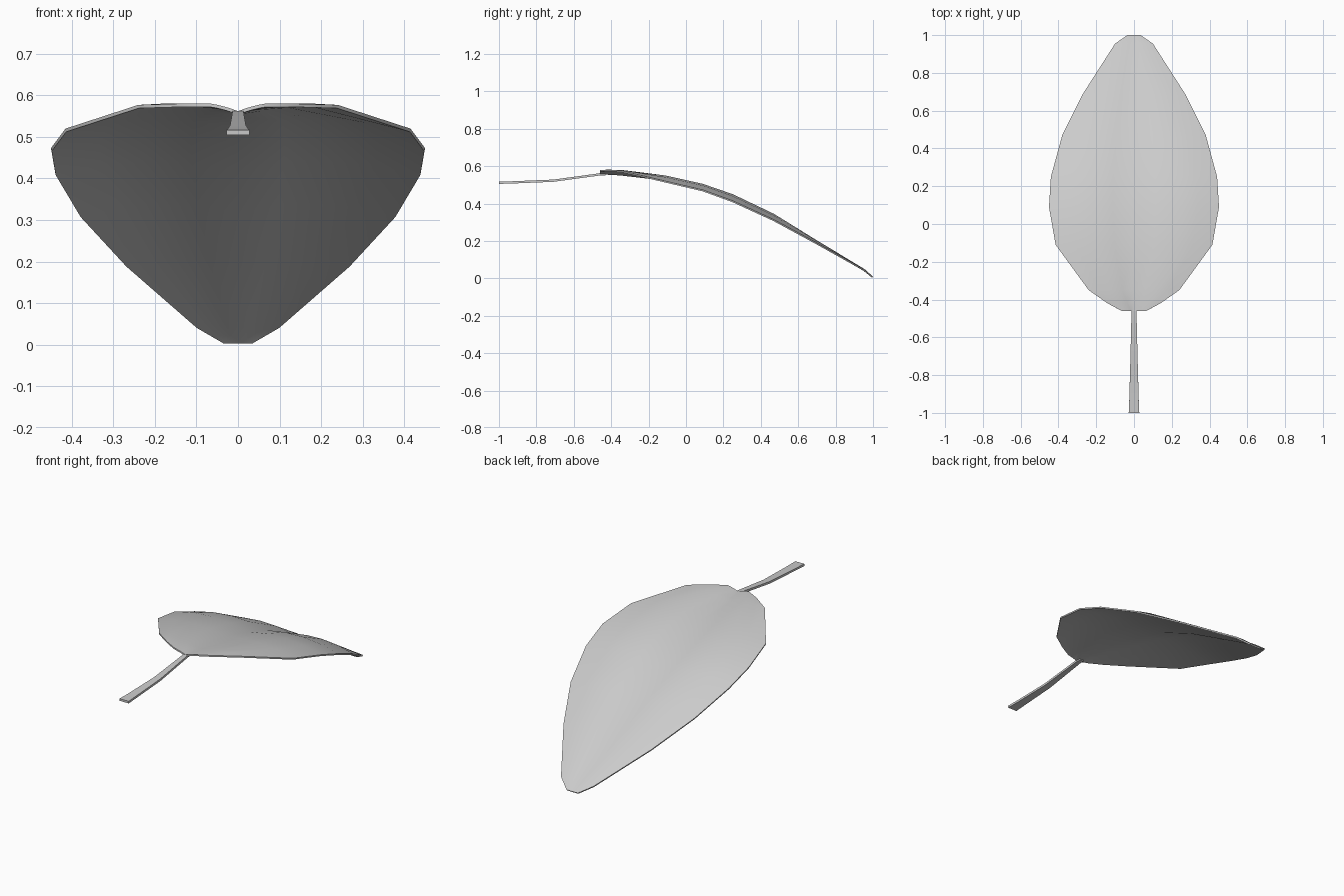
import bpy, bmesh

if "Cube" in bpy.data.objects:
    bpy.data.objects.remove(bpy.data.objects["Cube"])


def strip_object(name, rows, thickness):
    """Loft equal-length rows of points into a sheet, then thicken it downwards."""
    bm = bmesh.new()
    grid = [[bm.verts.new(p) for p in row] for row in rows]
    for a, b in zip(grid, grid[1:]):
        for i in range(len(a) - 1):
            bm.faces.new((a[i], a[i + 1], b[i + 1], b[i]))
    mesh = bpy.data.meshes.new(name)
    bm.to_mesh(mesh)
    bm.free()
    obj = bpy.data.objects.new(name, mesh)
    bpy.context.collection.objects.link(obj)
    solid = obj.modifiers.new("thickness", 'SOLIDIFY')
    solid.thickness = thickness
    solid.offset = -1
    bpy.context.view_layer.objects.active = obj
    obj.select_set(True)
    bpy.ops.object.modifier_apply(modifier=solid.name)
    bpy.ops.object.shade_smooth_by_angle(angle=0.6)
    obj.select_set(False)
    return obj


# Leaf blade stations: y, half width, height at midrib, half way out, and edge
stations = [
    (-0.46, 0.065, 0.562, 0.573, 0.580),
    (-0.42, 0.14, 0.562, 0.578, 0.580),
    (-0.35, 0.24, 0.558, 0.578, 0.577),
    (-0.11, 0.415, 0.530, 0.550, 0.520),
    (0.09, 0.45, 0.480, 0.505, 0.473),
    (0.25, 0.44, 0.428, 0.450, 0.415),
    (0.47, 0.38, 0.325, 0.345, 0.314),
    (0.69, 0.27, 0.199, 0.209, 0.195),
    (0.955, 0.10, 0.046, 0.049, 0.047),
    (1.0, 0.035, 0.009, 0.009, 0.009),
]


def height(u, mid, half, edge):
    # parabola through the midrib, halfway and edge heights
    return (mid * (1 - u) * (1 - 2 * u) + half * 4 * u * (1 - u)
            + edge * u * (2 * u - 1))


columns = [i / 4 for i in range(-4, 5)]
blade = [[(u * w, y, height(abs(u), m, h, e)) for u in columns]
         for y, w, m, h, e in stations]
strip_object("leaf_blade", blade, 0.008)

# Stalk: y, half width, height of the top face
stalk = [(-1.0, 0.028, 0.517), (-0.93, 0.025, 0.519), (-0.71, 0.019, 0.528),
         (-0.46, 0.013, 0.562), (-0.43, 0.012, 0.562)]
strip_object("leaf_stalk", [[(-w, y, z), (w, y, z)] for y, w, z in stalk], 0.012)
